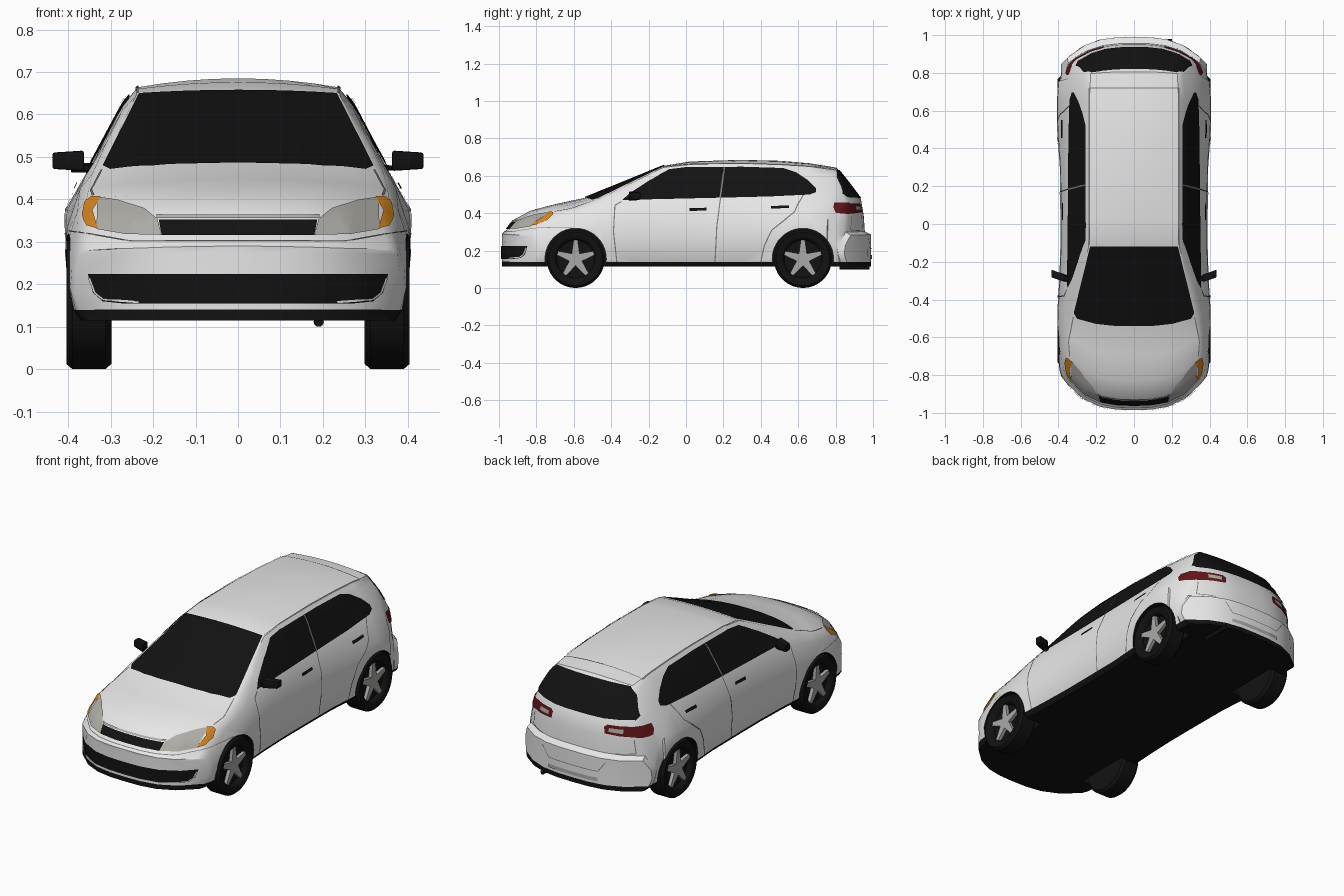
import bpy, bmesh, math
from mathutils import Vector
from mathutils.bvhtree import BVHTree

if "Cube" in bpy.data.objects:
    bpy.data.objects.remove(bpy.data.objects["Cube"])


def mat(name, r, g, b):
    m = bpy.data.materials.new(name)
    m.diffuse_color = (r, g, b, 1)
    m.use_nodes = True
    m.node_tree.nodes["Principled BSDF"].inputs["Base Color"].default_value = m.diffuse_color
    return m


WHITE = mat("body_white", .83, .83, .83)
BLACK = mat("black_trim", .006, .006, .006)
LAMP = mat("lamp_grey", .43, .42, .39)
ORANGE = mat("indicator_orange", .68, .24, .015)
RED = mat("tail_red", .12, .008, .01)
ALLOY = mat("alloy_grey", .40, .40, .39)
SEAM = mat("seam_grey", .2, .2, .2)


def finish(name, bm, mats, angle=35):
    me = bpy.data.meshes.new(name)
    bm.to_mesh(me)
    bm.free()
    ob = bpy.data.objects.new(name, me)
    bpy.context.collection.objects.link(ob)
    for m in mats:
        me.materials.append(m)
    smooth(ob, angle)
    return ob


def smooth(ob, angle):
    bpy.ops.object.select_all(action='DESELECT')
    ob.select_set(True)
    bpy.context.view_layer.objects.active = ob
    bpy.ops.object.shade_smooth_by_angle(angle=math.radians(angle))


# Body stations: y, bow, max half width, belt x, belt z, roof edge x, roof edge z, centre z
STATIONS = [
    (-.985, .20, .385, .375, .270, .350, .280, .290),
    (-.965, .20, .395, .377, .290, .350, .300, .305),
    (-.920, .20, .400, .377, .320, .335, .350, .365),
    (-.830, .20, .405, .378, .372, .340, .405, .414),
    (-.700, .17, .408, .376, .395, .335, .428, .448),
    (-.540, .09, .405, .372, .425, .325, .465, .482),
    (-.330, .05, .395, .360, .455, .285, .552, .567),
    (-.120, .00, .390, .353, .465, .240, .645, .653),
    (.020, .00, .390, .350, .470, .238, .660, .676),
    (.290, .00, .392, .350, .472, .236, .664, .685),
    (.500, .00, .407, .350, .475, .235, .658, .680),
    (.660, -.01, .410, .348, .478, .235, .648, .667),
    (.805, -.05, .402, .338, .475, .230, .632, .643),
    (.870, -.12, .393, .337, .455, .268, .555, .562),
    (.935, -.16, .387, .337, .430, .300, .467, .476),
    (.950, -.16, .386, .342, .360, .320, .380, .390),
    (.956, -.16, .386, .352, .285, .335, .298, .303),
    (.990, -.16, .386, .360, .270, .340, .280, .286)]
COLS = [-1, -.75, -.5, -.25, 0, .25, .5, .75, 1]


def side_points(st):
    _, _, w, bx, bz, rx, rz, _ = st
    h = bz - .115
    return [(w - .03, .115), (w - .012, .14), (w, .115 + .42 * h), (w - .004, .115 + .72 * h),
            (bx, bz), (bx + .78 * (rx - bx) + .008, bz + .78 * (rz - bz) + .004), (rx, rz)]


def place(st, x, z):
    return (x, st[0] + st[1] * (abs(x) / .4) ** 3, z)


def ring(st):
    s = side_points(st)
    crown = st[7] - st[6]
    pts = list(s)
    pts += [(f * s[-1][0], s[-1][1] + crown * (1 - f * f)) for f in COLS[-2:0:-1]]
    pts += [(-x, z) for x, z in reversed(s)]
    pts += [(f * s[0][0], s[0][1]) for f in COLS[1:-1]]
    return [place(st, x, z) for x, z in pts]


bm = bmesh.new()
rings = [[bm.verts.new(p) for p in ring(st)] for st in STATIONS]
n = len(rings[0])
for a, b in zip(rings, rings[1:]):
    for i in range(n):
        bm.faces.new((a[i], a[(i + 1) % n], b[(i + 1) % n], b[i]))
for st in (STATIONS[0], STATIONS[-1]):          # curved nose and tail panels
    s = side_points(st)
    grid = [[bm.verts.new(place(st, f * x, z + (st[7] - st[6]) * (1 - f * f) * (j / (len(s) - 1)) ** 2))
             for f in COLS] for j, (x, z) in enumerate(s)]
    for r0, r1 in zip(grid, grid[1:]):
        for i in range(len(COLS) - 1):
            bm.faces.new((r0[i], r0[i + 1], r1[i + 1], r1[i]))
bmesh.ops.remove_doubles(bm, verts=bm.verts, dist=1e-5)
bmesh.ops.recalc_face_normals(bm, faces=bm.faces)
SURFACE = BVHTree.FromBMesh(bm)
body = finish("body", bm, [WHITE, BLACK])

# Wheel arches cut from the body
AXLES = (-.59, .625)
WR = .155
for y in AXLES:
    for s in (1, -1):
        bpy.ops.mesh.primitive_cylinder_add(vertices=40, radius=.164, depth=.4,
                                            location=(s * .475, y, WR), rotation=(0, math.pi / 2, 0))
        cutter = bpy.context.object
        cutter.hide_render = True
        bpy.context.view_layer.objects.active = body
        mod = body.modifiers.new("arch", 'BOOLEAN')
        mod.operation, mod.solver, mod.object = 'DIFFERENCE', 'EXACT', cutter
        bpy.ops.object.modifier_apply(modifier=mod.name)
        bpy.data.objects.remove(cutter)
for p in body.data.polygons:                    # black sills, floor and arch linings
    vs = [body.data.vertices[i].co for i in p.vertices]
    arch = any(all(math.hypot(v.y - y, v.z - WR) < .166 and abs(v.x) > .27 for v in vs) for y in AXLES)
    p.material_index = int(arch or max(v.z for v in vs) < .142)
smooth(body, 35)

VIEWS = {  # ray start and direction for a flat point (u, v)
    'front': lambda u, v, s: ((s * u, -2, v), (0, 1, 0)),
    'rear': lambda u, v, s: ((s * u, 2, v), (0, -1, 0)),
    'top': lambda u, v, s: ((s * u, v, 2), (0, 0, -1)),
    'side': lambda u, v, s: ((s * 2, u, v), (-s, 0, 0))}


def plate(name, view, polys, m, mirror=True, lift=.005, step=.02):
    """Thin plates shaped by flat outlines and wrapped onto the body."""
    out = bmesh.new()
    for s in ((1, -1) if mirror else (1,)):
        for poly in polys:
            b = bmesh.new()
            b.faces.new([b.verts.new((u, v, 0)) for u, v in poly])
            bmesh.ops.triangulate(b, faces=b.faces)
            for k in (0, 1):
                lo, hi = min(p[k] for p in poly), max(p[k] for p in poly)
                for i in range(1, math.ceil((hi - lo) / step)):
                    co, no = [0, 0, 0], [0, 0, 0]
                    co[k], no[k] = lo + i * step, 1
                    bmesh.ops.bisect_plane(b, geom=b.verts[:] + b.edges[:] + b.faces[:],
                                           plane_co=co, plane_no=no, dist=1e-6)
            new = {}
            for v in b.verts:
                o, d = VIEWS[view](v.co.x, v.co.y, s)
                hit, no, _, _ = SURFACE.ray_cast(Vector(o), Vector(d))
                if hit:
                    new[v] = out.verts.new(hit + no * lift)
            for f in b.faces:
                if all(v in new for v in f.verts):
                    g = out.faces.new([new[v] for v in f.verts])
                    g.normal_update()
                    if g.normal.dot(Vector(d)) > 0:
                        g.normal_flip()
            b.free()
    return finish(name, out, [m])


def line(pts, w=.006):
    """Ribbon outlines along a path."""
    res = []
    for a, b in zip(pts, pts[1:]):
        a, b = Vector(a), Vector(b)
        t = (b - a).normalized() * w / 2
        nrm = Vector((-t.y, t.x))
        res.append([a + nrm, a - nrm, b - nrm, b + nrm])
    return res


def sym(half):
    return half + [(-x, z) for x, z in reversed(half)]


# Glass
plate("windscreen", 'top', [sym([(.232, -.118), (.262, -.24), (.318, -.47), (.30, -.50), (.2, -.527), (.08, -.54)])],
      BLACK, False)
plate("rear_window", 'rear', [sym([(.225, .628), (.262, .59), (.305, .50), (.295, .483), (.15, .478)])], BLACK, False)
plate("side_windows", 'side', [[(-.34, .468), (-.30, .505), (-.20, .57), (-.09, .632), (0, .643), (.30, .645), (.52, .638),
                                (.59, .615), (.65, .575), (.695, .53), (.695, .51), (.66, .497), (.45, .487)]], BLACK)
# Front details
plate("upper_grille", 'front', [sym([(.185, .350), (.178, .313)])], BLACK, False)
plate("grille_bar", 'front', [sym([(.19, .361), (.19, .353)])], LAMP, False, .006)
plate("lower_grille", 'front', [sym([(.35, .224), (.338, .18), (.315, .16), (.27, .155)])], BLACK, False)
plate("grille_rim", 'front', [line([(.345, .215), (.332, .18), (.312, .164), (.23, .158)], .005)[i] for i in range(3)],
      WHITE, True, .008)
plate("headlights", 'front', [[(.178, .313), (.26, .315), (.33, .327), (.33, .402), (.28, .395), (.22, .375), (.188, .352)]],
      LAMP, True, .006)
plate("indicators", 'front', [[(.326, .327), (.352, .335), (.361, .36), (.355, .392), (.342, .402), (.32, .402), (.338, .37)]],
      ORANGE, True, .008)
# Rear details
plate("tail_lights_rear", 'rear', [[(.16, .405), (.335, .395), (.335, .452), (.17, .452), (.155, .44)]], RED)
plate("tail_lights_side", 'side', [[(.785, .43), (.80, .40), (.87, .395), (.87, .455), (.79, .455)]], RED)
plate("reverse_lights", 'rear', [[(.18, .417), (.25, .415), (.25, .437), (.18, .437)]], LAMP, True, .009)
plate("rear_slot", 'rear', [sym([(.15, .175), (.15, .155)])], LAMP, False)
# Panel seams and door handles
plate("side_seams", 'side', line([(-.345, .46), (-.38, .44), (-.388, .30), (-.37, .14)]) + line([(.185, .484), (.165, .33), (.155, .14)])
      + line([(.63, .50), (.595, .44), (.58, .405), (.46, .31), (.42, .23), (.40, .14)]), SEAM, True, .004)
plate("window_pillars", 'side', line([(.205, .642), (.183, .48)], .008), SEAM, True, .008)
plate("roof_seams", 'top', line([(.236, -.11), (.236, .72)], .005) + line([(0, .72), (.236, .72)], .005)
      + line([(.32, -.49), (.345, -.62), (.34, -.70)], .005), SEAM, True, .004)
plate("bumper_seams", 'front', line([(0, .300), (.25, .300), (.35, .318), (.395, .325)], .003), SEAM, True, .003)
plate("tailgate_seams", 'rear', line([(0, .21), (.15, .21), (.19, .265)], .004)
      + line([(.30, .385), (.31, .31), (.22, .305)], .004), SEAM, True, .004)
plate("door_handles", 'side', [[(.02, .408), (.11, .412), (.11, .426), (.02, .424)],
                               [(.455, .42), (.55, .424), (.55, .437), (.455, .435)]], BLACK, True, .009)


# Wheels: turned tyre with dark dish and five-spoke star
def wheel(name, s, y):
    b = bmesh.new()
    prof = [(.06, .298), (.142, .298), (.155, .312), (WR, .39), (.143, .404), (.115, .402), (.104, .392), (.10, .375), (.002, .372)]
    seg = 36
    rows = [[b.verts.new((s * x, y + r * math.cos(a), WR + r * math.sin(a)))
             for a in (2 * math.pi * i / seg for i in range(seg))] for r, x in prof]
    for r0, r1 in zip(rows, rows[1:]):
        for i in range(seg):
            b.faces.new((r0[i], r0[(i + 1) % seg], r1[(i + 1) % seg], r1[i]))
    b.faces.new(rows[0])
    b.faces.new(rows[-1])
    for k in range(5):
        a = math.pi / 2 + k * math.tau / 5
        c, d = math.cos(a), math.sin(a)
        quads = [[b.verts.new((s * x, y + r * c - w * d, WR + r * d + w * c))
                  for r, w in ((0, .024), (0, -.024), (.045, -.019), (.102, -.011), (.102, .011), (.045, .019))]
                 for x in (.373, .392)]
        faces = [b.faces.new(q) for q in quads]
        for i in range(6):
            faces.append(b.faces.new((quads[0][i], quads[0][(i + 1) % 6], quads[1][(i + 1) % 6], quads[1][i])))
        for f in faces:
            f.material_index = 1
    bmesh.ops.recalc_face_normals(b, faces=b.faces)
    finish(name, b, [BLACK, ALLOY], 40)


for side, s in (("left", 1), ("right", -1)):
    for end, y in zip(("front", "rear"), AXLES):
        wheel(f"{end}_{side}_wheel", s, y)
    # Door mirror: rounded housing on a short arm
    b = bmesh.new()
    for cx, cy, cz, sx, sy, sz in ((.400, -.275, .491, .074, .04, .048), (.358, -.288, .474, .06, .025, .014)):
        vs = bmesh.ops.create_cube(b, size=1)['verts']
        for v in vs:
            slim = .8 if v.co.x > 0 else 1
            v.co = (s * (cx + v.co.x * sx), cy + v.co.y * sy + v.co.x * .025, cz + v.co.z * sz * slim)
    bmesh.ops.bevel(b, geom=b.edges[:], offset=.005, segments=2, affect='EDGES', profile=.5)
    bmesh.ops.recalc_face_normals(b, faces=b.faces)
    finish(f"{side}_mirror", b, [BLACK])

# Exhaust pipe
bpy.ops.mesh.primitive_cylinder_add(vertices=16, radius=.012, depth=.16, location=(.19, .90, .112),
                                    rotation=(math.pi / 2, 0, 0))
pipe = bpy.context.object
pipe.name = "exhaust_pipe"
pipe.data.materials.append(BLACK)
smooth(pipe, 35)
